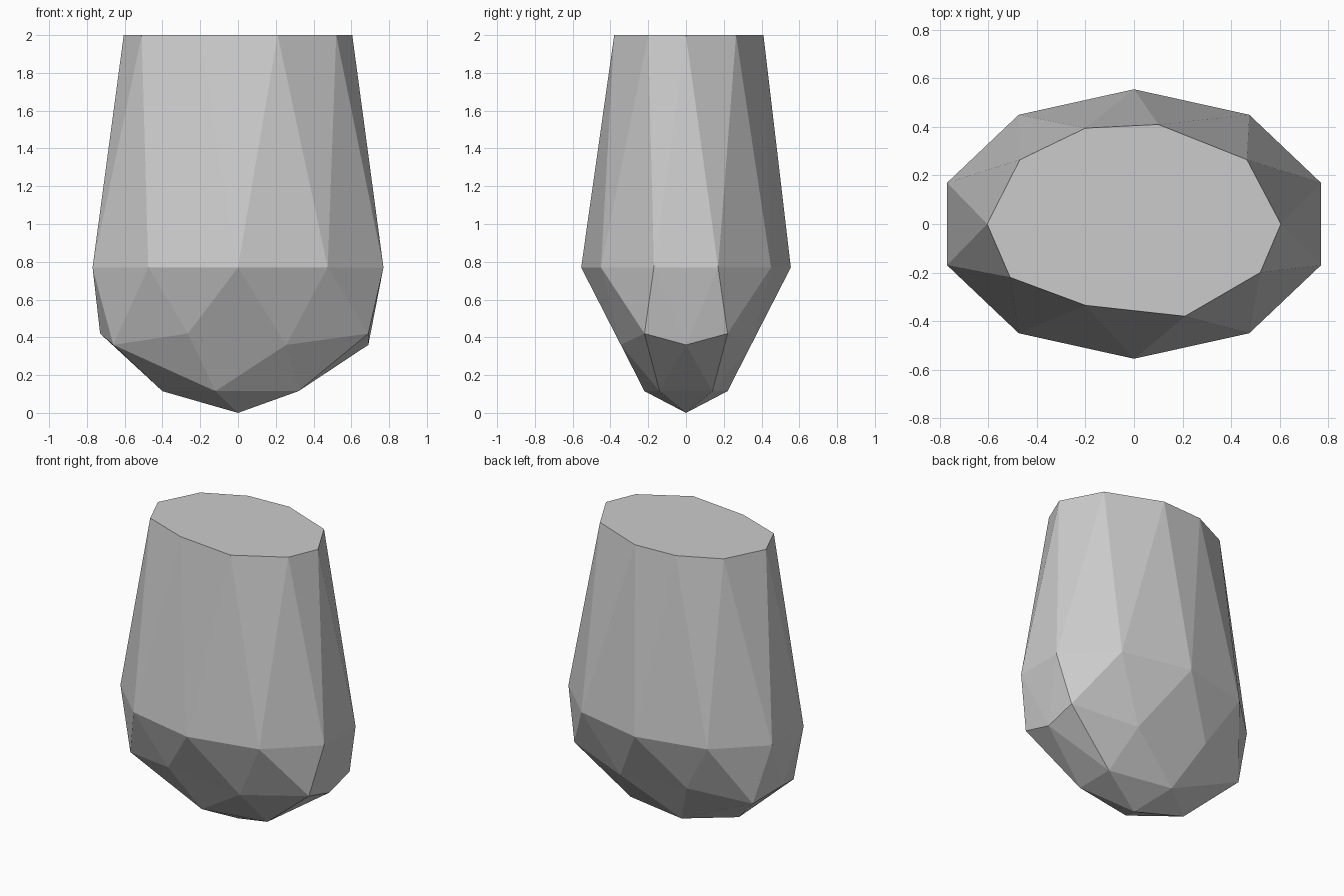
import bpy, bmesh

cube = bpy.data.objects.get("Cube")
if cube:
    bpy.data.objects.remove(cube, do_unlink=True)

grey = bpy.data.materials.new("stone grey")
grey.use_nodes = True
color = (0.6, 0.6, 0.6, 1)
grey.diffuse_color = color
grey.node_tree.nodes["Principled BSDF"].inputs["Base Color"].default_value = color

bm = bmesh.new()


def ring(points):
    return [bm.verts.new(p) for p in points]


def mirrored(half, z):
    """Complete a ring around the y = 0 plane, counter-clockwise."""
    back = [(x, -y) for x, y in reversed(half) if y > 0]
    return [(x, y, z) for x, y in half + back]


def zigzag(low, high):
    """Triangle band; high[i] sits between low[i] and low[i + 1]."""
    n = len(low)
    for i in range(n):
        j = (i + 1) % n
        bm.faces.new((low[i], low[j], high[i]))
        bm.faces.new((low[j], high[j], high[i]))


# Pointed base and its small five-sided ring
tip = bm.verts.new((0, 0, 0))
foot = ring(mirrored([(.32, .14), (-.12, .22), (-.40, 0)], .115))

# Faceted lower ring, alternating between two heights
lower = ring([(x, y, .42 if i % 2 else .36) for i, (x, y, _) in enumerate(mirrored(
    [(.69, 0), (.69, .22), (.255, .345), (-.265, .375), (-.66, .22), (-.73, 0)], 0))])

# Widest ring and the slightly irregular rim
belly = ring(mirrored([(.77, .17), (.475, .45), (0, .555), (-.475, .45), (-.77, .17)], .77))
rim = ring([(x, y, 2) for x, y in (
    (.605, 0), (.465, .265), (.10, .41), (-.20, .395), (-.47, .265),
    (-.605, 0), (-.51, -.22), (-.20, -.335), (.21, -.38), (.52, -.20))])

for i, v in enumerate(foot):
    after = foot[(i + 1) % 5]
    a, b, c = (lower[(2 * i + k) % 10] for k in range(3))
    bm.faces.new((tip, after, v))
    bm.faces.new((v, b, a))
    bm.faces.new((v, c, b))
    bm.faces.new((v, after, c))

# Sides and flat top
zigzag(lower, belly)
zigzag(belly, rim[1:] + rim[:1])
bm.faces.new(rim)
bmesh.ops.recalc_face_normals(bm, faces=bm.faces)

mesh = bpy.data.meshes.new("faceted_stone")
bm.to_mesh(mesh)
bm.free()
mesh.materials.append(grey)
bpy.context.collection.objects.link(bpy.data.objects.new("faceted_stone", mesh))
